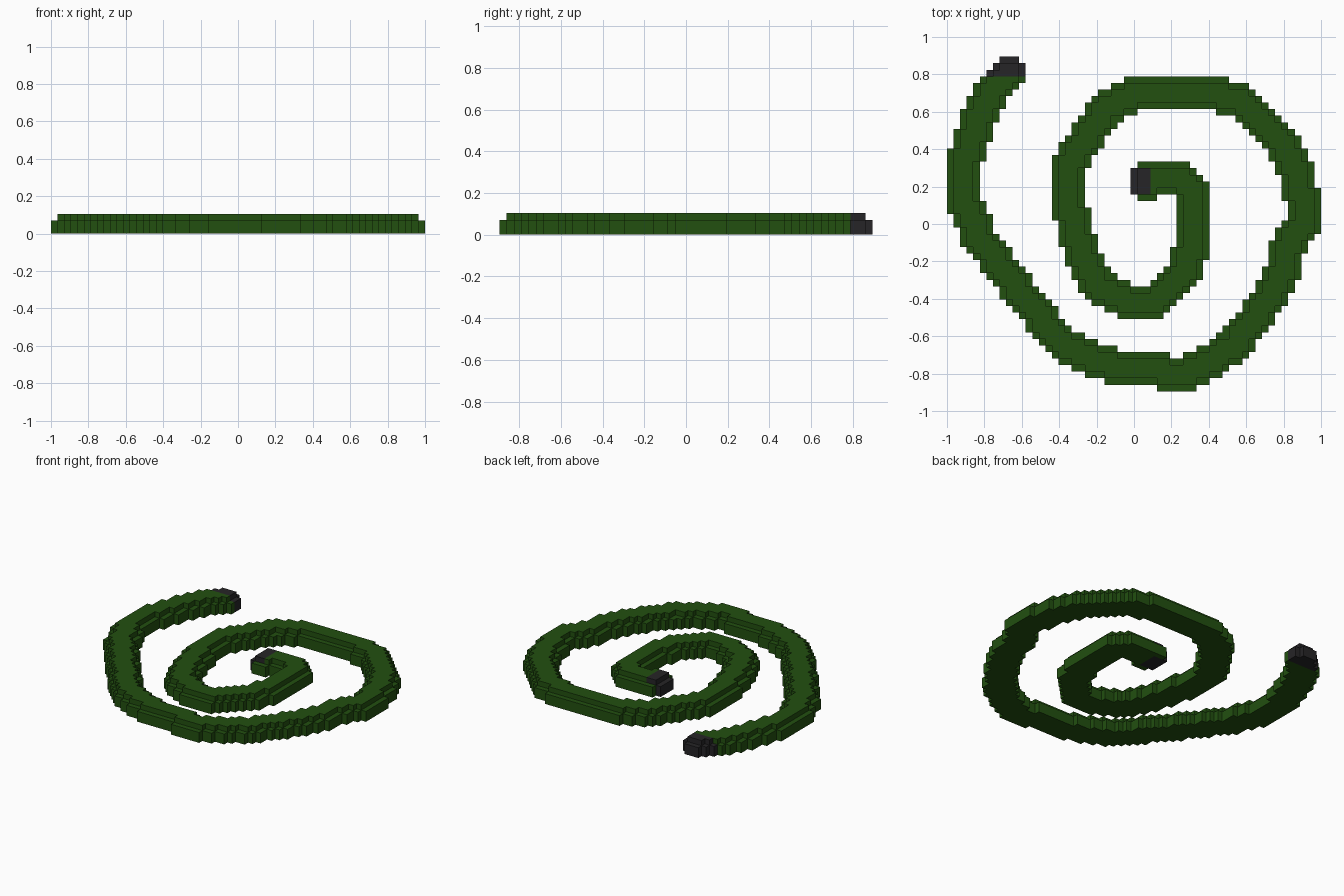
import bpy, bmesh

cube = bpy.data.objects.get("Cube")
if cube:
    bpy.data.objects.remove(cube, do_unlink=True)

COLS, ROWS = 57, 51
S = 2.0 / COLS            # block size
RADIUS_SQ = 6.25          # half-round section, 5 blocks wide and 3 high


def material(name, rgb):
    m = bpy.data.materials.new(name)
    m.use_nodes = True
    m.diffuse_color = (*rgb, 1)
    bsdf = m.node_tree.nodes["Principled BSDF"]
    bsdf.inputs["Base Color"].default_value = (*rgb, 1)
    bsdf.inputs["Roughness"].default_value = 0.8
    return m


GREEN = material("dark green", (0.016, 0.080, 0.005))
BLACK = material("charcoal", (0.019, 0.018, 0.020))

# Centre line of the spiral, in blocks (column, row), from outer to inner end
PATH = [
    (9, 48), (6.4, 45.1), (4.6, 42.4), (3.4, 37.8), (2, 34), (2, 29),
    (3.2, 25.6), (4.3, 22.6), (6.6, 19.5), (11.8, 12.6), (17.1, 7),
    (22, 4.4), (26, 3), (31.9, 3), (34, 2), (35, 2), (38.8, 3.6),
    (43.5, 7), (47.4, 11.9), (50.3, 17.2), (51.7, 21.8),
    (54, 25), (54, 27), (53, 31.7), (51.3, 36.3), (49, 39.3),
    (44.6, 43.2), (41, 44.6), (38, 45), (29, 45), (27, 44.4),
    (24.3, 42.7), (21.8, 40.1), (19.4, 36.3), (18, 34), (18, 30.6),
    (19, 24.1), (20, 21), (21.5, 17.2), (23.6, 14.6), (27, 13), (31, 13),
    (33.4, 14.8), (35.1, 17.2), (36.4, 20.3), (37, 23), (37, 30),
    (35, 32), (30, 32), (30, 31),
]


def centre_blocks():
    """Blocks along the centre line."""
    out = set()
    for (x0, y0), (x1, y1) in zip(PATH, PATH[1:]):
        n = max(1, round(max(abs(x1 - x0), abs(y1 - y0))))
        for k in range(n + 1):
            t = k / n
            out.add((round(x0 + (x1 - x0) * t), round(y0 + (y1 - y0) * t)))
    return out


# Sweep a ball of blocks, cut flat at the ground, along the centre line
BALL = [(i, j, k) for i in range(-2, 3) for j in range(-2, 3) for k in range(3)
        if i * i + j * j + k * k <= RADIUS_SQ]
cells = {(x + i, y + j, k) for x, y in centre_blocks() for i, j, k in BALL}

# The two ends are capped in charcoal
outer_tip = {c for c in cells if c[1] >= 48 and c[0] <= 13}
inner_tip = {c for c in cells if 28 <= c[0] <= 30 and 30 <= c[1] <= 33}

# Corners of each block side, in outward winding order
SIDES = {
    (1, 0, 0): [(1, 0, 0), (1, 1, 0), (1, 1, 1), (1, 0, 1)],
    (-1, 0, 0): [(0, 0, 0), (0, 0, 1), (0, 1, 1), (0, 1, 0)],
    (0, 1, 0): [(0, 1, 0), (0, 1, 1), (1, 1, 1), (1, 1, 0)],
    (0, -1, 0): [(0, 0, 0), (1, 0, 0), (1, 0, 1), (0, 0, 1)],
    (0, 0, 1): [(0, 0, 1), (1, 0, 1), (1, 1, 1), (0, 1, 1)],
    (0, 0, -1): [(0, 0, 0), (0, 1, 0), (1, 1, 0), (1, 0, 0)],
}


def block_part(name, part, mat):
    """Skin the exposed sides of a set of blocks."""
    bm = bmesh.new()
    verts = {}

    def vert(p):
        if p not in verts:
            verts[p] = bm.verts.new(((p[0] - COLS / 2) * S,
                                     (p[1] - ROWS / 2) * S, p[2] * S))
        return verts[p]

    for c in sorted(part):
        for d, corners in SIDES.items():
            if tuple(a + b for a, b in zip(c, d)) not in cells:
                bm.faces.new([vert(tuple(a + b for a, b in zip(c, q)))
                              for q in corners])
    me = bpy.data.meshes.new(name)
    bm.to_mesh(me)
    bm.free()
    me.materials.append(mat)
    bpy.context.collection.objects.link(bpy.data.objects.new(name, me))


block_part("spiral_coil", cells - outer_tip - inner_tip, GREEN)
block_part("outer_tip", outer_tip, BLACK)
block_part("inner_tip", inner_tip, BLACK)
